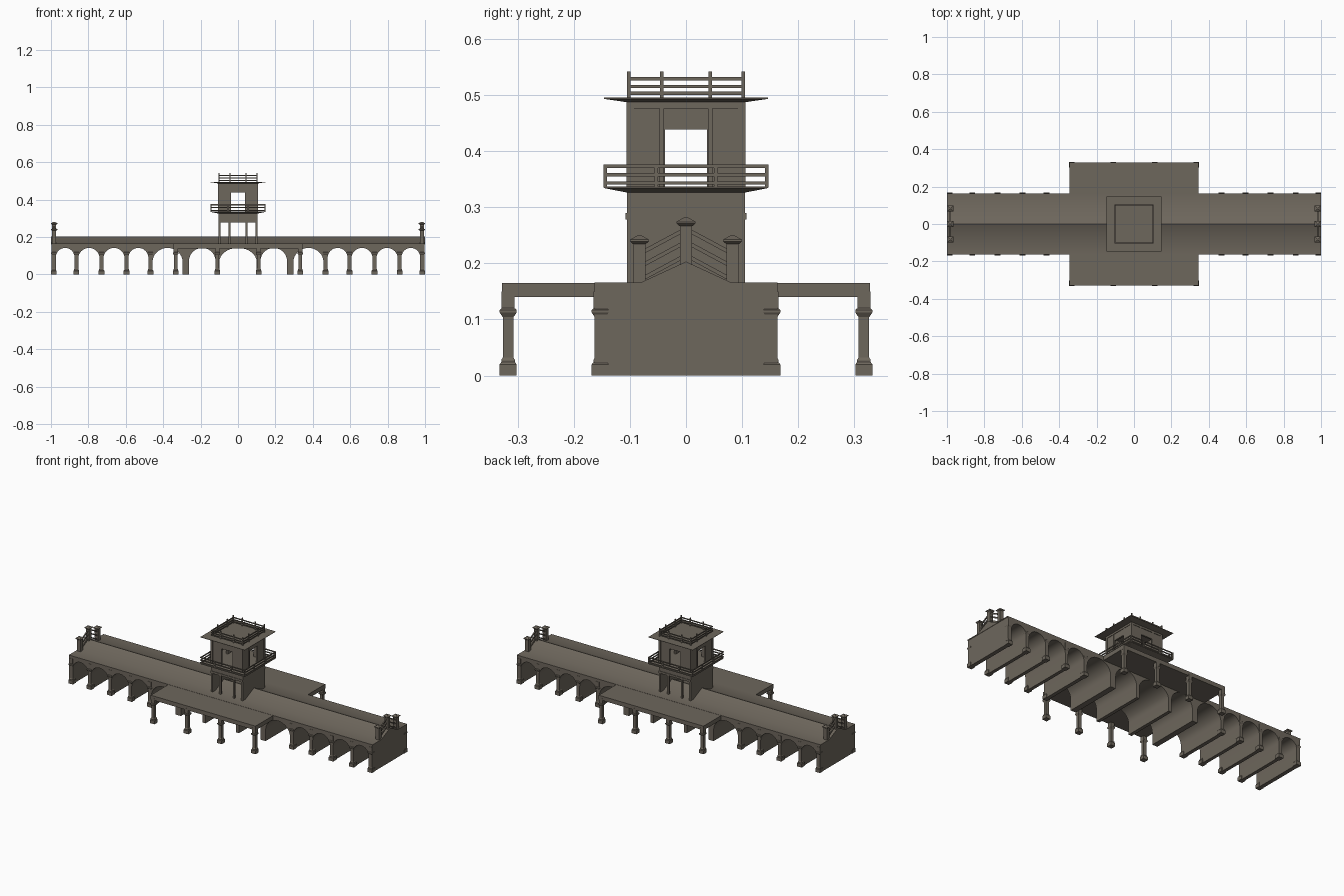
import bpy, bmesh, math
from mathutils import Vector

if "Cube" in bpy.data.objects:
    bpy.data.objects.remove(bpy.data.objects["Cube"])

stone = bpy.data.materials.new("grey_brown_stone")
stone.diffuse_color = (0.155, 0.135, 0.108, 1)
stone.use_nodes = True
stone.node_tree.nodes["Principled BSDF"].inputs["Base Color"].default_value = stone.diffuse_color


def finish(bm, name, smooth=False):
    bmesh.ops.recalc_face_normals(bm, faces=bm.faces)
    me = bpy.data.meshes.new(name)
    bm.to_mesh(me)
    bm.free()
    me.materials.append(stone)
    ob = bpy.data.objects.new(name, me)
    bpy.context.collection.objects.link(ob)
    if smooth:
        bpy.ops.object.select_all(action='DESELECT')
        ob.select_set(True)
        bpy.context.view_layer.objects.active = ob
        bpy.ops.object.shade_smooth_by_angle(angle=math.radians(30))
    return ob


def box(bm, x0, x1, y0, y1, z0, z1):
    v = [bm.verts.new((x, y, z)) for x in (x0, x1) for y in (y0, y1) for z in (z0, z1)]
    for f in ((0, 1, 3, 2), (4, 6, 7, 5), (0, 4, 5, 1), (2, 3, 7, 6), (0, 2, 6, 4), (1, 5, 7, 3)):
        bm.faces.new([v[i] for i in f])


def stack(bm, cx, cy, rings):
    """Square tower of (half width, z) rings."""
    loops = [[bm.verts.new((cx + sx * h, cy + sy * h, z))
              for sx, sy in ((-1, -1), (1, -1), (1, 1), (-1, 1))] for h, z in rings]
    for a, b in zip(loops, loops[1:]):
        for i in range(4):
            j = (i + 1) % 4
            bm.faces.new((a[i], a[j], b[j], b[i]))
    bm.faces.new(loops[0])
    bm.faces.new(loops[-1])


def extrude(bm, pts, vec):
    f = bm.faces.new([bm.verts.new(p) for p in pts])
    r = bmesh.ops.extrude_face_region(bm, geom=[f], use_keep_orig=True)
    bmesh.ops.translate(bm, vec=vec, verts=[v for v in r["geom"] if isinstance(v, bmesh.types.BMVert)])


def side(bm, k, a0, a1, d0, d1, z0, z1):
    """Box on tower side k: a runs along the side, d is distance from the centre."""
    if k == 0:
        box(bm, a0, a1, -d1, -d0, z0, z1)
    elif k == 1:
        box(bm, d0, d1, a0, a1, z0, z1)
    elif k == 2:
        box(bm, a0, a1, d0, d1, z0, z1)
    else:
        box(bm, -d1, -d0, a0, a1, z0, z1)


# arcade: one outline with round arches, extruded across the width
half = [(0, 0.1), (0.12, 0.262), (0.296, 0.457), (0.479, 0.586), (0.606, 0.72),
        (0.74, 0.854), (0.874, 0.974)]
bays = [(-b, -a) for a, b in reversed(half[1:])] + [(-0.1, 0.1)] + half[1:]
Y = 0.163
pts = [(-0.998, 0.165), (-0.998, 0)]
for a, b in bays:
    c, r = (a + b) / 2, (b - a) / 2
    rise = min(r, 0.075)
    pts.append((a, 0))
    for i in range(17):
        t = math.pi * (1 - i / 16)
        pts.append((c + r * math.cos(t), 0.142 - rise + rise * math.sin(t)))
    pts.append((b, 0))
pts += [(0.998, 0), (0.998, 0.165)]
bm = bmesh.new()
extrude(bm, [(x, -Y, z) for x, z in pts], Vector((0, 2 * Y, 0)))
finish(bm, "arcade", True)

# low ridged roof over the whole length
bm = bmesh.new()
prof = [(-Y, 0.16), (-Y, 0.166), (-0.08, 0.166), (0, 0.203), (0.08, 0.166), (Y, 0.166), (Y, 0.16)]
extrude(bm, [(-1, y, z) for y, z in prof], Vector((2, 0, 0)))
finish(bm, "ridged_roof", True)

# wide central platform, both sides of the arcade
bm = bmesh.new()
for s in (-1, 1):
    y = sorted((s * 0.15, s * 0.328))
    box(bm, -0.345, 0.345, y[0], y[1], 0.14, 0.165)
finish(bm, "platform")

# columns with base, shaft and capital
column = [(0.015, 0), (0.015, 0.02), (0.012, 0.024), (0.012, 0.028), (0.0095, 0.032),
          (0.0095, 0.104), (0.015, 0.112), (0.015, 0.117), (0.0115, 0.12), (0.0115, 0.15)]
bm = bmesh.new()
for sx in (-1, 1):
    for sy in (-1, 1):
        for x in (0.468, 0.596, 0.73, 0.864, 0.985):
            stack(bm, sx * x, sy * 0.153, column)
finish(bm, "arcade_columns")
bm = bmesh.new()
for sx in (-1, 1):
    for sy in (-1, 1):
        for x in (0.11, 0.333):
            stack(bm, sx * x, sy * 0.317, column)
finish(bm, "platform_columns")

# gable posts and sloping rails at both ends
bm = bmesh.new()
for sx in (-1, 1):
    x = sx * 0.983
    for y, top in ((-0.083, 0.25), (0, 0.282), (0.083, 0.25)):
        stack(bm, x, y, [(0.011, 0.16), (0.011, top - 0.016), (0.017, top - 0.011),
                         (0.017, top - 0.008), (0.003, top)])
    for sy in (-1, 1):
        for z in (0.17, 0.194, 0.217):
            extrude(bm, [(x - 0.003, sy * 0.075, z), (x - 0.003, sy * 0.008, z + 0.036),
                         (x - 0.003, sy * 0.008, z + 0.044), (x - 0.003, sy * 0.075, z + 0.008)],
                    Vector((0.006, 0, 0)))
finish(bm, "gable_railing")

# tower lower storey: solid end walls, open front and back with posts
T = 0.105
bm = bmesh.new()
for k in (1, 3):
    side(bm, k, -T, T, T - 0.012, T, 0.16, 0.335)
for k in (0, 2):
    side(bm, k, -T, T, T - 0.012, T, 0.278, 0.335)
    side(bm, k, -T, T, T - 0.004, T + 0.003, 0.278, 0.29)
    for a in (-0.045, 0.045):
        side(bm, k, a - 0.005, a + 0.005, T - 0.011, T, 0.16, 0.285)
finish(bm, "tower_base")

# tower upper storey with one opening per side and raised pilasters
bm = bmesh.new()
for k in range(4):
    for a0, a1 in ((-T, -0.037), (0.037, T)):
        side(bm, k, a0, a1, T - 0.012, T - 0.002, 0.33, 0.49)
    side(bm, k, -0.037, 0.037, T - 0.012, T - 0.002, 0.438, 0.49)
    for a in (-0.101, -0.043, 0.043, 0.101):
        side(bm, k, a - 0.004, a + 0.004, T - 0.004, T + 0.001, 0.33, 0.478)
    side(bm, k, -T, T, T - 0.004, T + 0.001, 0.476, 0.49)
finish(bm, "tower_room")

# balcony floor and thin flared eave
bm = bmesh.new()
stack(bm, 0, 0, [(T, 0.326), (0.146, 0.334), (0.146, 0.337)])
finish(bm, "balcony_floor")
bm = bmesh.new()
stack(bm, 0, 0, [(T, 0.487), (0.146, 0.493), (0.146, 0.495)])
finish(bm, "tower_eave")


# square railings with posts and three rails
def railing(name, h, inner, z0, top, rails):
    bm = bmesh.new()
    for k in range(4):
        for a in (-inner, inner, h - 0.003):
            side(bm, k, a - 0.003, a + 0.003, h - 0.006, h, z0, top)
        for z in rails:
            side(bm, k, -h, h, h - 0.005, h - 0.001, z - 0.003, z + 0.003)
    finish(bm, name)


railing("balcony_railing", 0.147, 0.053, 0.335, 0.376, (0.343, 0.358, 0.373))
railing("roof_railing", T, 0.043, 0.49, 0.542, (0.503, 0.515, 0.529))
